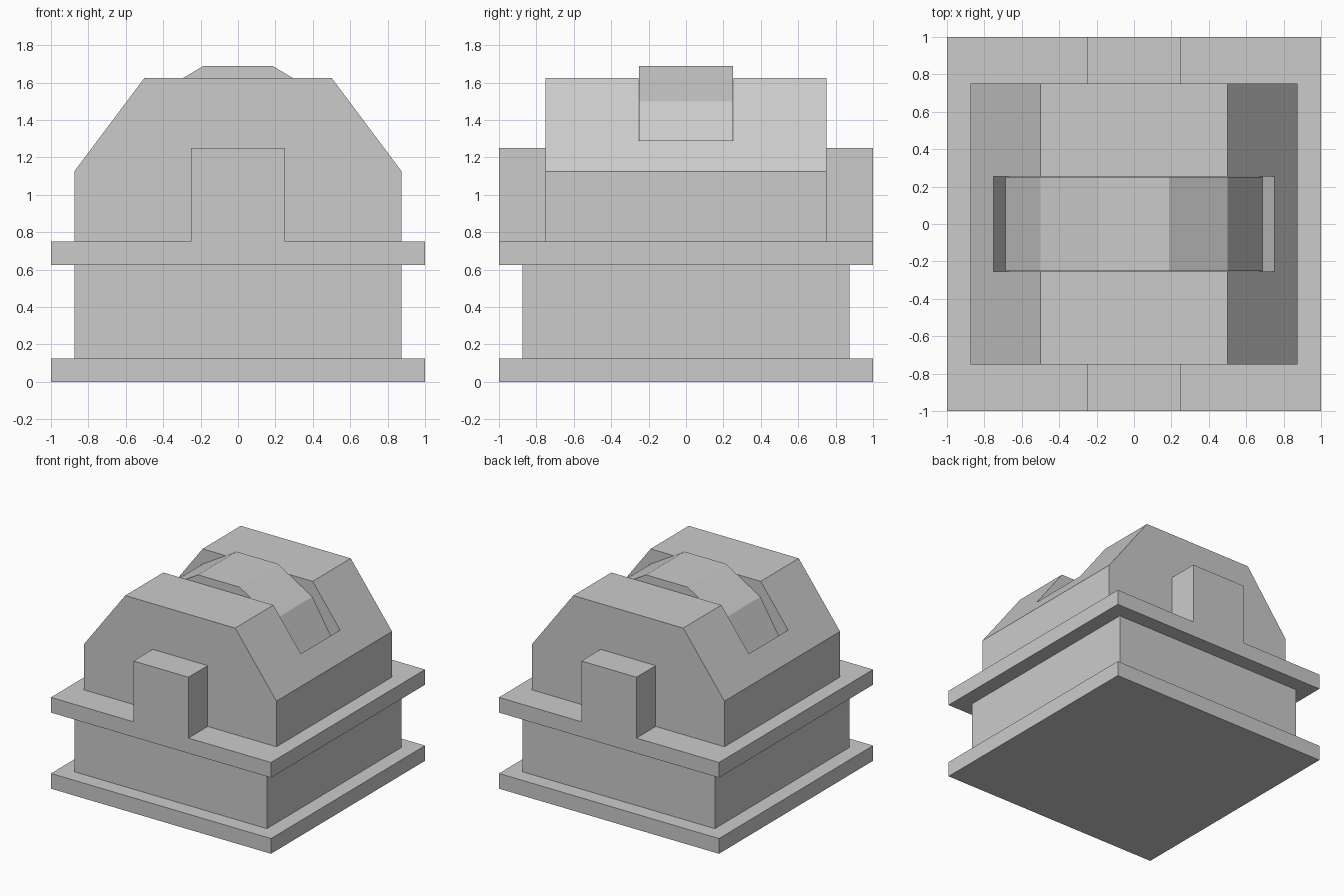
import bpy

if "Cube" in bpy.data.objects:
    bpy.data.objects.remove(bpy.data.objects["Cube"])


def prism(name, profile, y0, y1):
    """Extrude an XZ profile (counter-clockwise seen from the front) along y."""
    n = len(profile)
    verts = [(x, y, z) for y in (y0, y1) for x, z in profile]
    faces = [tuple(range(n)), tuple(reversed(range(n, 2 * n)))]
    faces += [(i, i + n, (i + 1) % n + n, (i + 1) % n) for i in range(n)]
    mesh = bpy.data.meshes.new(name)
    mesh.from_pydata(verts, [], faces)
    obj = bpy.data.objects.new(name, mesh)
    bpy.context.collection.objects.link(obj)
    return obj


def box(name, half_x, y0, y1, z0, z1):
    return prism(name, [(-half_x, z0), (half_x, z0), (half_x, z1), (-half_x, z1)], y0, y1)


def symmetric(right):
    """Complete a right-hand profile, listed bottom to top, with its mirror."""
    return right + [(-x, z) for x, z in reversed(right)]


# Stacked base
box("base_plate", 1.0, -1.0, 1.0, 0.0, 0.125)
box("base_body", 0.875, -0.875, 0.875, 0.125, 0.625)
box("upper_plate", 1.0, -1.0, 1.0, 0.625, 0.75)

# Bevelled housing with a slot across its top
housing = prism("housing", symmetric([(0.875, 0.75), (0.875, 1.125), (0.5, 1.625)]), -0.75, 0.75)
cutter = prism("slot_cutter", symmetric([(0.6875, 1.1875), (0.8125, 1.3958), (0.8125, 1.9)]),
               -0.255, 0.255)
cutter.hide_render = True
slot = housing.modifiers.new("slot", 'BOOLEAN')
slot.operation = 'DIFFERENCE'
slot.solver = 'EXACT'
slot.object = cutter
bpy.context.view_layer.objects.active = housing
bpy.ops.object.modifier_apply(modifier=slot.name)
bpy.data.objects.remove(cutter)

# Upper half of the faceted wheel sitting in the slot
prism("wheel", symmetric([(0.6875, 1.15), (0.6875, 1.1875), (0.5, 1.5), (0.1875, 1.6875)]),
      -0.25, 0.25)

# Blocks against the front and back of the housing
box("front_block", 0.25, -1.0, -0.75, 0.75, 1.25)
box("back_block", 0.25, 0.75, 1.0, 0.75, 1.25)
